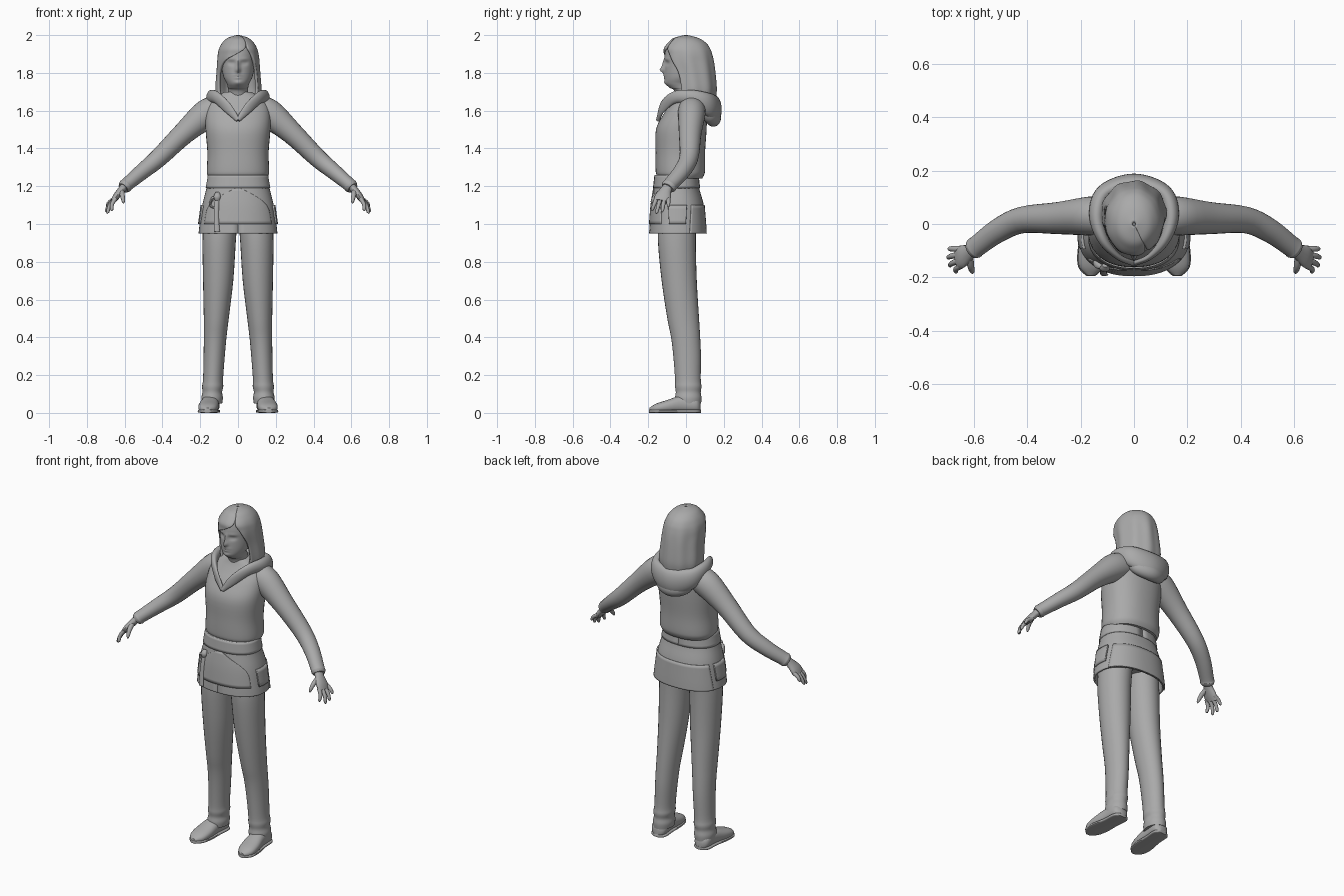
import bpy, bmesh, math
from mathutils import Vector

old = bpy.data.objects.get("Cube")
if old:
    bpy.data.objects.remove(old, do_unlink=True)

grey = bpy.data.materials.new("plain grey")
grey.use_nodes = True
grey.diffuse_color = (0.4, 0.4, 0.4, 1)
grey.node_tree.nodes["Principled BSDF"].inputs["Base Color"].default_value = (0.4, 0.4, 0.4, 1)

X, Y, Z = Vector((1, 0, 0)), Vector((0, 1, 0)), Vector((0, 0, 1))


def smooth_path(rows, steps):
    """Catmull-Rom interpolation of rows of numbers."""
    rows = [Vector(r) for r in rows]
    out = []
    for i in range(len(rows) - 1):
        p1, p2 = rows[i], rows[i + 1]
        p0 = rows[i - 1] if i else p1
        p3 = rows[i + 2] if i + 2 < len(rows) else p2
        for k in range(steps):
            t = k / steps
            out.append(0.5 * (2 * p1 + (p2 - p0) * t + (2 * p0 - 5 * p1 + 4 * p2 - p3) * t * t
                              + (3 * p1 - p0 - 3 * p2 + p3) * t ** 3))
    return out + [rows[-1]]


def oval(angle, e):
    """Rounded-box outline; angle 0 faces the front."""
    s, c = math.sin(angle), math.cos(angle)
    return math.copysign(abs(s) ** e, s), -math.copysign(abs(c) ** e, c)


def finish(name, bm, mirror=False, thickness=0):
    mesh = bpy.data.meshes.new(name)
    bm.to_mesh(mesh)
    bm.free()
    mesh.materials.append(grey)
    ob = bpy.data.objects.new(name, mesh)
    bpy.context.collection.objects.link(ob)
    if thickness:
        mod = ob.modifiers.new("thickness", "SOLIDIFY")
        mod.thickness, mod.offset = thickness, -1
    if mirror:
        ob.modifiers.new("mirror", "MIRROR").use_mirror_merge = False
    bpy.ops.object.select_all(action="DESELECT")
    ob.select_set(True)
    bpy.context.view_layer.objects.active = ob
    bpy.ops.object.shade_smooth_by_angle(angle=math.radians(45))
    return ob


def loft(name, rows, hint=X, normal=None, e=1.0, n=24, steps=4, mirror=False, shape=None):
    """Capped skin over oval sections: x, y, z, half width along hint, half depth."""
    rows = smooth_path(rows, steps)
    bm = bmesh.new()
    rings = []
    for i, r in enumerate(rows):
        centre = Vector(r[:3])
        ahead, behind = rows[min(i + 1, len(rows) - 1)], rows[max(i - 1, 0)]
        t = normal or (Vector(ahead[:3]) - Vector(behind[:3])).normalized()
        side = (hint - t * hint.dot(t)).normalized()
        other = t.cross(side)
        ring = []
        for k in range(n):
            s, c = oval(math.tau * k / n, e)
            p = centre + side * s * max(r[3], .002) + other * c * max(r[4], .002)
            ring.append(bm.verts.new(shape(p) if shape else p))
        rings.append(ring)
    for a, b in zip(rings, rings[1:]):
        for k in range(n):
            m = (k + 1) % n
            bm.faces.new((a[k], a[m], b[m], b[k]))
    bm.faces.new(rings[0][::-1])
    bm.faces.new(rings[-1])
    bmesh.ops.recalc_face_normals(bm, faces=bm.faces)
    return finish(name, bm, mirror)


def shell(name, rows, e=1.0, n=40, steps=5, thickness=0.01, ridge=0.0):
    """Open wall, bottom to top: y, z, half width, half depth, end angle, start angle."""
    bm = bmesh.new()
    rings = []
    for y, z, rx, ry, end, start in smooth_path(rows, steps):
        ring = []
        for k in range(n + 1):
            a = math.radians(start + (end + 360 - start) * k / n)
            s, c = oval(a, e)
            wave = 1 + ridge * math.sin(9 * a) * min(1, max(0, (1.97 - z) * 8))
            ring.append(bm.verts.new((s * rx * wave, y + c * ry * wave, z)))
        rings.append(ring)
    for a, b in zip(rings, rings[1:]):
        for k in range(n):
            bm.faces.new((a[k], a[k + 1], b[k + 1], b[k]))
    return finish(name, bm, thickness=thickness)


def upright(rows):
    return [(0, y, z, rx, ry) for y, z, rx, ry in rows]


# Head and neck, with the features pushed out of the face
features = [(0, 1.815, .024, .011, .016), (0, 1.845, .013, .009, .025),
            (0, 1.788, .007, .02, .006), (0, 1.773, .006, .017, .006), (0, 1.748, .006, .02, .012)]
for sx in (-1, 1):
    features += [(sx * .034, 1.853, -.012, .017, .011), (sx * .034, 1.853, .006, .009, .005),
                 (sx * .036, 1.873, .004, .022, .006)]


def sculpt_face(p):
    if p.y < -.03 and p.z > 1.73:
        for fx, fz, amount, wx, wz in features:
            p.y -= amount * math.exp(-((p.x - fx) / wx) ** 2 - ((p.z - fz) / wz) ** 2)
    return p


loft("head", upright([(.02, 1.6, .06, .06), (0, 1.7, .054, .06), (-.018, 1.722, .054, .07),
                      (-.033, 1.745, .06, .075), (-.02, 1.78, .077, .092), (-.005, 1.84, .088, .107),
                      (0, 1.9, .09, .112), (0, 1.95, .078, .098), (0, 1.985, .04, .05)]),
     normal=Z, n=72, steps=8, shape=sculpt_face)

# Shoulder-length hair with a side-swept fringe
shell("hair", [(.04, 1.675, .119, .119, -55, 55), (.04, 1.72, .122, .122, -58, 58),
               (.028, 1.8, .116, .127, -60, 58), (.015, 1.86, .112, .132, -42, 50),
               (.01, 1.9, .108, .128, -5, 40), (.005, 1.93, .1, .122, 22, 32),
               (.005, 1.96, .083, .1, 29, 30), (0, 1.985, .055, .065, 30, 30),
               (0, 2.0, .008, .008, 30, 30)], n=72, thickness=.014, ridge=.02)

# Sweatshirt
loft("sweatshirt", upright([(-.03, 1.24, .152, .115), (-.03, 1.262, .163, .127), (-.03, 1.29, .165, .131),
                            (-.03, 1.38, .162, .131), (-.025, 1.5, .172, .134), (-.005, 1.58, .172, .115),
                            (.01, 1.63, .16, .095), (.015, 1.67, .125, .075), (.01, 1.7, .07, .058)]),
     normal=Z, e=.88, n=40)
arm = [(.1, .03, 1.605, .07, .07), (.165, .03, 1.583, .073, .078), (.287, .022, 1.48, .06, .059),
       (.42, .015, 1.35, .05, .049), (.51, -.025, 1.275, .045, .042), (.585, -.08, 1.212, .04, .036),
       (.598, -.09, 1.2, .041, .037), (.608, -.098, 1.19, .034, .029)]
loft("sleeves", arm, hint=Y, mirror=True)

# Hood, lying around the neck and over the back
half = [(.06, -.122, 1.62, .028, .012), (.115, -.06, 1.67, .032, .02),
        (.14, .03, 1.67, .04, .028), (.11, .115, 1.635, .06, .034)]
tip = (0, -.148, 1.55, .012, .01)
right_half = [(-p[0], *p[1:]) for p in reversed(half)]
loft("hood", [tip] + half + [(0, .153, 1.605, .075, .036)] + right_half + [tip], hint=Z, steps=7)
drape = [(.1, .09, 1.61, .03, .03), (.07, .125, 1.575, .042, .036)]
loft("hood_drape", drape + [(0, .145, 1.56, .045, .04)] + [(-p[0], *p[1:]) for p in reversed(drape)],
     hint=Z, steps=6)

# Hands
loft("palms", [(.597, -.09, 1.205, .026, .021), (.617, -.106, 1.18, .03, .02),
               (.645, -.122, 1.145, .043, .018), (.662, -.13, 1.12, .04, .013)], hint=Y, n=16, mirror=True)
tips = [(.668, -.178, 1.07), (.69, -.155, 1.056), (.696, -.125, 1.064), (.692, -.093, 1.09)]
for i, (tx, ty, tz) in enumerate(tips):
    root = Vector((.648, -.156 + .021 * i, 1.136))
    mid = root.lerp(Vector((tx, ty, tz)), .55) + Vector((.008, 0, .005))
    loft(f"finger_{i + 1}", [(*root, .012, .012), (*mid, .0105, .0105), (tx, ty, tz + .006, .008, .008),
                             (tx, ty, tz, .003, .003)], hint=Y, n=10, steps=3, mirror=True)
loft("thumbs", [(.618, -.12, 1.175, .016, .016), (.612, -.158, 1.15, .013, .013),
                (.607, -.178, 1.122, .009, .009), (.606, -.182, 1.11, .003, .003)],
     hint=X, n=10, steps=3, mirror=True)

# Apron skirt with waistband, front pocket and back panel
skirt = [(-.045, .95, .209, .15), (-.045, 1.0, .203, .147), (-.045, 1.1, .189, .139),
         (-.05, 1.19, .167, .12), (-.05, 1.26, .155, .112)]
shell("apron_skirt", [(*r, 0, 0) for r in skirt], e=.88, n=48)
loft("hip_filler", upright([(-.045, 1.0, .17, .11), (-.045, 1.1, .17, .11), (-.045, 1.25, .14, .1)]),
     normal=Z, e=.88)


def panel(name, rows, centre, extra):
    """Raised piece following the skirt; rows give skirt index and half angle."""
    out = []
    for i, spread in rows:
        y, z, rx, ry = skirt[i]
        out.append((y, z, rx + extra, ry + extra, centre + spread - 360, centre - spread))
    shell(name, out, e=.88, n=30, steps=4, thickness=extra + .003)


panel("waistband", [(3, 180), (4, 180)], 0, .005)
panel("front_pocket", [(1, 58), (2, 50), (3, 3)], 0, .004)
panel("back_panel", [(0, 68), (1, 66), (2, 62)], 180, .005)
for side in (-1, 1):
    panel("side_pocket", [(1, 14), (2, 17)], side * 90, .009)

# Apron tie hanging on the right
loft("tie_tail", [(-.108, -.157, 1.165, .01, .004), (-.113, -.172, 1.1, .012, .005),
                  (-.115, -.182, 1.03, .013, .005), (-.111, -.19, .96, .015, .005)], n=12)
loft("tie_knot", [(-.108, -.155, 1.165, .012, .008), (-.11, -.167, 1.145, .019, .013),
                  (-.11, -.167, 1.125, .012, .008)], n=12)
loft("tie_loop", [(-.11, -.165, 1.148, .006, .006), (-.137, -.155, 1.135, .012, .007),
                  (-.147, -.147, 1.1, .012, .006), (-.125, -.163, 1.085, .006, .005)], hint=Y, n=12)

# Trousers
leg = [(.093, -.045, 1.02, .09, .1), (.1, -.048, .9, .088, .1), (.105, -.036, .7, .08, .093),
       (.115, -.015, .5, .066, .084), (.121, -.002, .4, .06, .077), (.126, .006, .3, .056, .073),
       (.132, .01, .18, .053, .068), (.134, .012, .14, .056, .07), (.136, .012, .11, .052, .066),
       (.137, .012, .08, .057, .07), (.138, .012, .05, .054, .068)]
loft("trouser_legs", leg, normal=Z, n=28, mirror=True)

# Shoes and soles
shoe = [(.142, .078, .028, .018, .022), (.143, .055, .04, .045, .04), (.148, -.02, .046, .046, .046),
        (.156, -.1, .034, .053, .034), (.161, -.16, .024, .045, .024), (.162, -.193, .017, .014, .01)]
loft("shoes", shoe, normal=-Y, e=.85, mirror=True)
loft("soles", [(x, y * 1.01, .009, w + .003, .009) for x, y, z, w, h in shoe], normal=-Y, e=.5, mirror=True)
